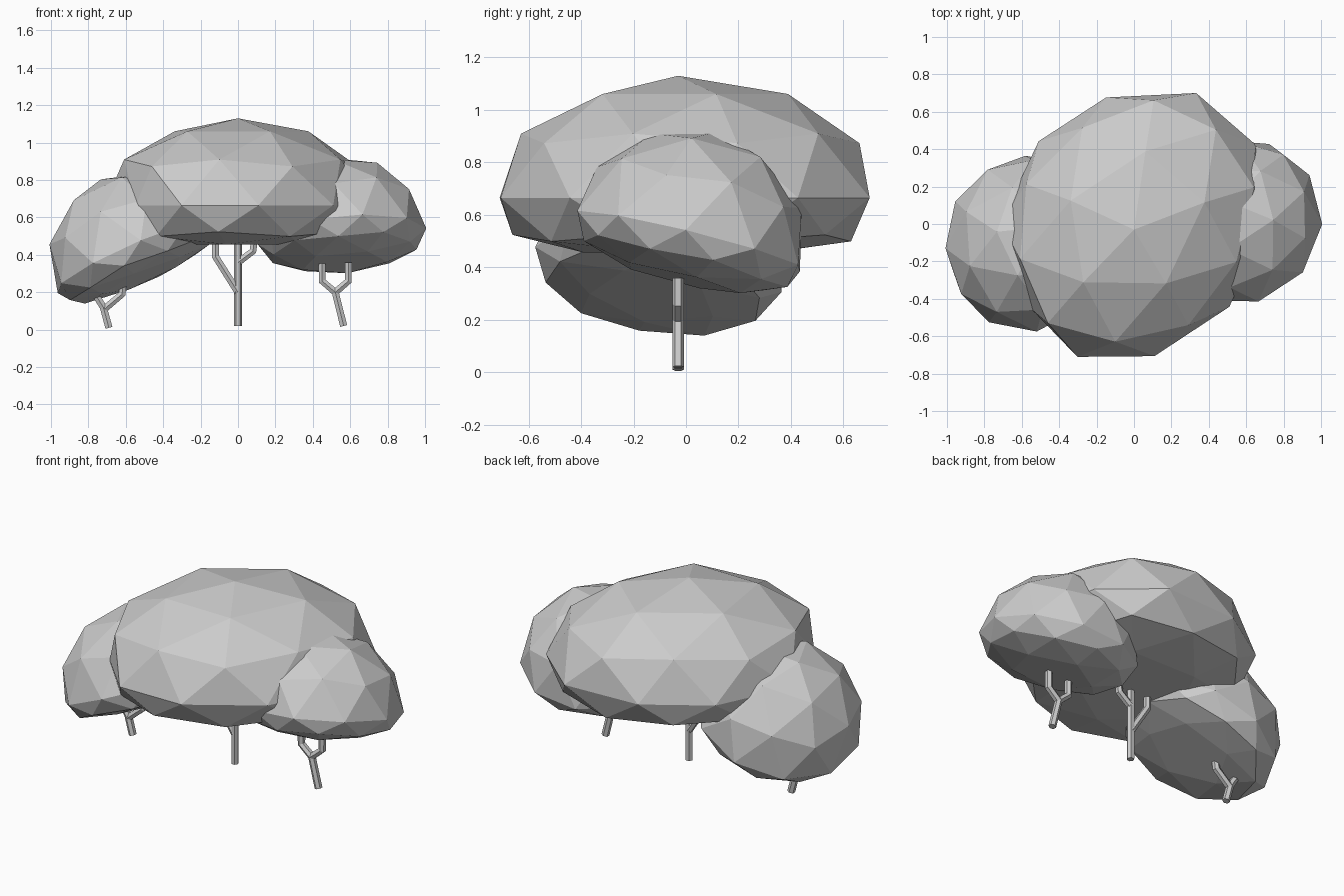
import bpy, bmesh
from math import radians
from mathutils import Matrix, Euler, Vector

if "Cube" in bpy.data.objects:
    bpy.data.objects.remove(bpy.data.objects["Cube"])


# Foliage: faceted icosphere with a squashed, flattened underside;
# nudges move the vertex nearest a point to make the lump less regular
def foliage(name, centre, radii, tilt, spin, squash, floor, nudges=()):
    bm = bmesh.new()
    bmesh.ops.create_icosphere(bm, subdivisions=2, radius=1)
    for v in bm.verts:
        if v.co.z < 0:
            v.co.z = max(v.co.z * squash, -floor)
    rot = Euler((radians(tilt[0]), radians(tilt[1]), 0)).to_matrix().to_4x4()
    bm.transform(Matrix.Translation(centre) @ rot
                 @ Matrix.Rotation(radians(spin), 4, 'Z')
                 @ Matrix.Diagonal((*radii, 1)))
    for near, move in nudges:
        v = min(bm.verts, key=lambda w: (w.co - Vector(near)).length)
        v.co += Vector(move)
    me = bpy.data.meshes.new(name)
    bm.to_mesh(me)
    bm.free()
    bpy.context.collection.objects.link(bpy.data.objects.new(name, me))


# Stems: faceted six-sided tubes along poly paths in the x-z plane
def stems(name, paths, radius=0.022, y=-0.03):
    cu = bpy.data.curves.new(name, 'CURVE')
    cu.dimensions = '3D'
    cu.bevel_depth = radius
    cu.bevel_resolution = 1
    cu.use_fill_caps = True
    for path in paths:
        sp = cu.splines.new('POLY')
        sp.use_smooth = False
        sp.points.add(len(path) - 1)
        for p, (x, z) in zip(sp.points, path):
            p.co = (x, y, z, 1)
    bpy.context.collection.objects.link(bpy.data.objects.new(name, cu))


foliage("main_foliage", (0, 0, 0.665), (0.785, 0.675, 0.465), (0, 0), 229, 0.68, 0.45, [
    ((0, 0, 1.13), (0, -0.03, 0)),
    ((-0.63, -0.43, 0.665), (0.10, -0.03, 0)),
    ((-0.11, 0.70, 0.665), (-0.04, -0.03, 0)),
    ((-0.32, -0.70, 0.665), (0.03, -0.01, 0))])
foliage("right_foliage", (0.555, 0.01, 0.50), (0.46, 0.45, 0.43), (-14, -5), 52, 0.42, 0.34)
foliage("left_foliage", (-0.55, -0.105, 0.392), (0.48, 0.465, 0.455), (-8, -24), 80, 0.40, 0.26)

stems("centre_stem", [
    [(0, 0.02), (0, 0.50)],
    [(0, 0.2), (-0.12, 0.39), (-0.12, 0.50)],
    [(0, 0.36), (0.08, 0.42), (0.09, 0.50)]])
stems("right_stem", [
    [(0.565, 0.02), (0.52, 0.20), (0.45, 0.26), (0.45, 0.36)],
    [(0.52, 0.20), (0.59, 0.26), (0.59, 0.36)]])
stems("left_stem", [
    [(-0.69, 0.01), (-0.72, 0.12), (-0.77, 0.20), (-0.77, 0.28)],
    [(-0.715, 0.11), (-0.62, 0.19), (-0.61, 0.28)]])
